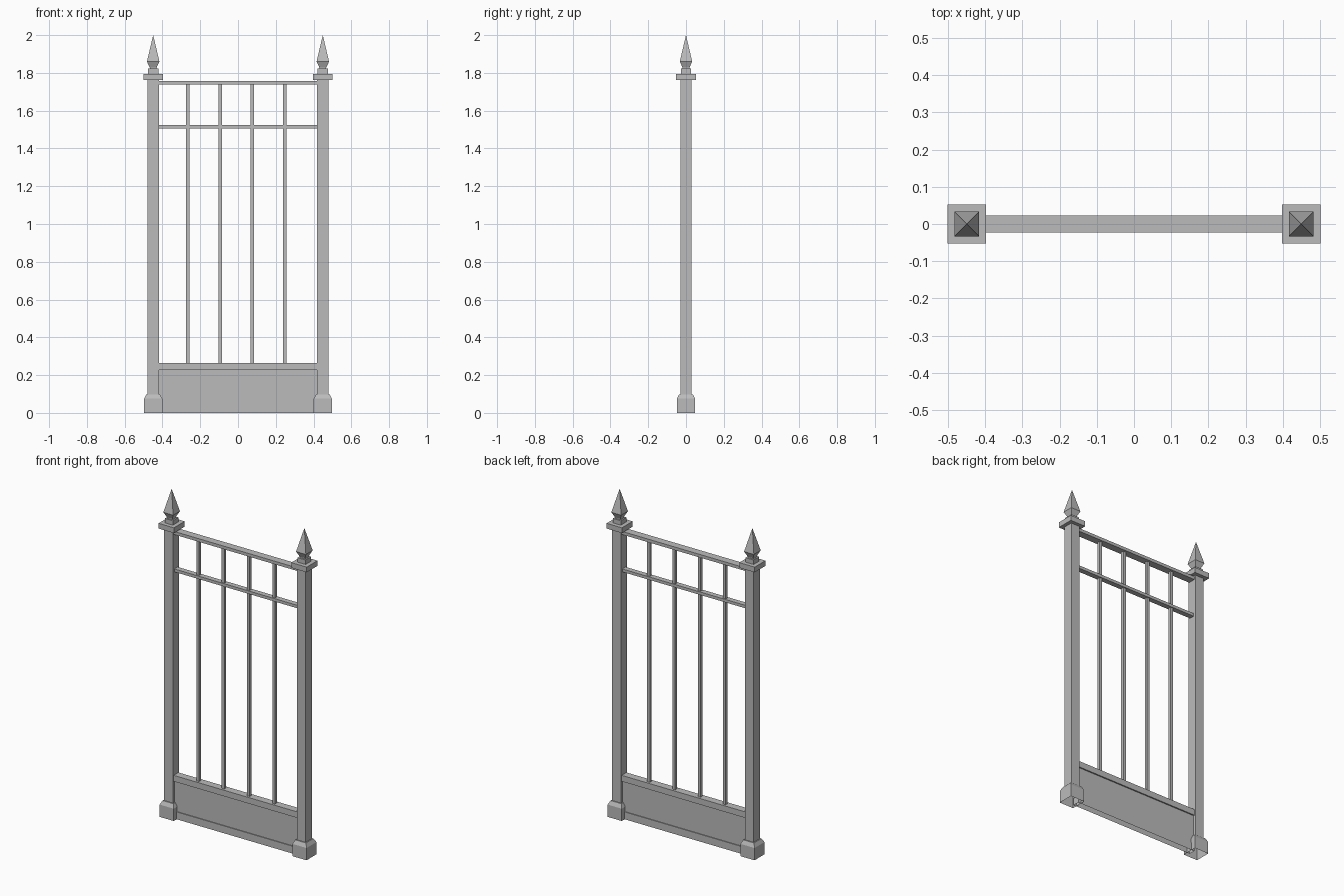
import bpy
import bmesh

if "Cube" in bpy.data.objects:
    bpy.data.objects.remove(bpy.data.objects["Cube"])

iron = bpy.data.materials.new("grey_iron")
iron.use_nodes = True
GREY = (0.5, 0.5, 0.5, 1)
iron.diffuse_color = GREY
iron.node_tree.nodes["Principled BSDF"].inputs["Base Color"].default_value = GREY


def loft(name, x, sections, open_bottom=False):
    """Stack rectangles (half x, half y, z) into one flat-sided solid."""
    bm = bmesh.new()
    rings = []
    for hx, hy, z in sections:
        if hx == 0:
            rings.append([bm.verts.new((x, 0, z))])
        else:
            rings.append([bm.verts.new((x + sx * hx, sy * hy, z))
                          for sx, sy in ((-1, -1), (1, -1), (1, 1), (-1, 1))])
    for low, high in zip(rings, rings[1:]):
        for i in range(4):
            j = (i + 1) % 4
            if len(high) == 1:
                bm.faces.new((low[i], low[j], high[0]))
            else:
                bm.faces.new((low[i], low[j], high[j], high[i]))
    if not open_bottom:
        bm.faces.new(rings[0][::-1])
    if len(rings[-1]) == 4:
        bm.faces.new(rings[-1])
    mesh = bpy.data.meshes.new(name)
    bm.to_mesh(mesh)
    bm.free()
    mesh.materials.append(iron)
    obj = bpy.data.objects.new(name, mesh)
    bpy.context.collection.objects.link(obj)
    return obj


def box(name, x, hx, hy, z0, z1, open_bottom=False):
    return loft(name, x, [(hx, hy, z0), (hx, hy, z1)], open_bottom)


def square(profile):
    return [(h, h, z) for h, z in profile]


# Posts with hollow feet, caps and spear finials
POST_X = 0.449
for side, sign in (("right", -1), ("left", 1)):
    x = sign * POST_X
    loft(side + "_post_base", x,
         square([(0.048, 0), (0.048, 0.075), (0.036, 0.098)]), True)
    box(side + "_post", x, 0.03, 0.03, 0.098, 1.765)
    box(side + "_post_cap", x, 0.052, 0.052, 1.763, 1.795)
    box(side + "_finial_block", x, 0.027, 0.027, 1.795, 1.822)
    loft(side + "_finial", x,
         square([(0.018, 1.82), (0.018, 1.828), (0.033, 1.86), (0, 2.0)]))

# Horizontal rails between the posts
SPAN = 0.42
box("top_rail", 0, SPAN, 0.023, 1.738, 1.757)
box("middle_rail", 0, SPAN, 0.016, 1.506, 1.524)
box("panel_rail", 0, SPAN, 0.023, 0.228, 0.265)

# Solid lower panel on its sill
box("lower_panel", 0, SPAN, 0.015, 0.045, 0.23)
box("sill", 0, SPAN, 0.02, 0, 0.045, True)

# Upright bars
for i in range(4):
    box("upright_bar", -0.266 + i * 0.171, 0.009, 0.009, 0.26, 1.742)
